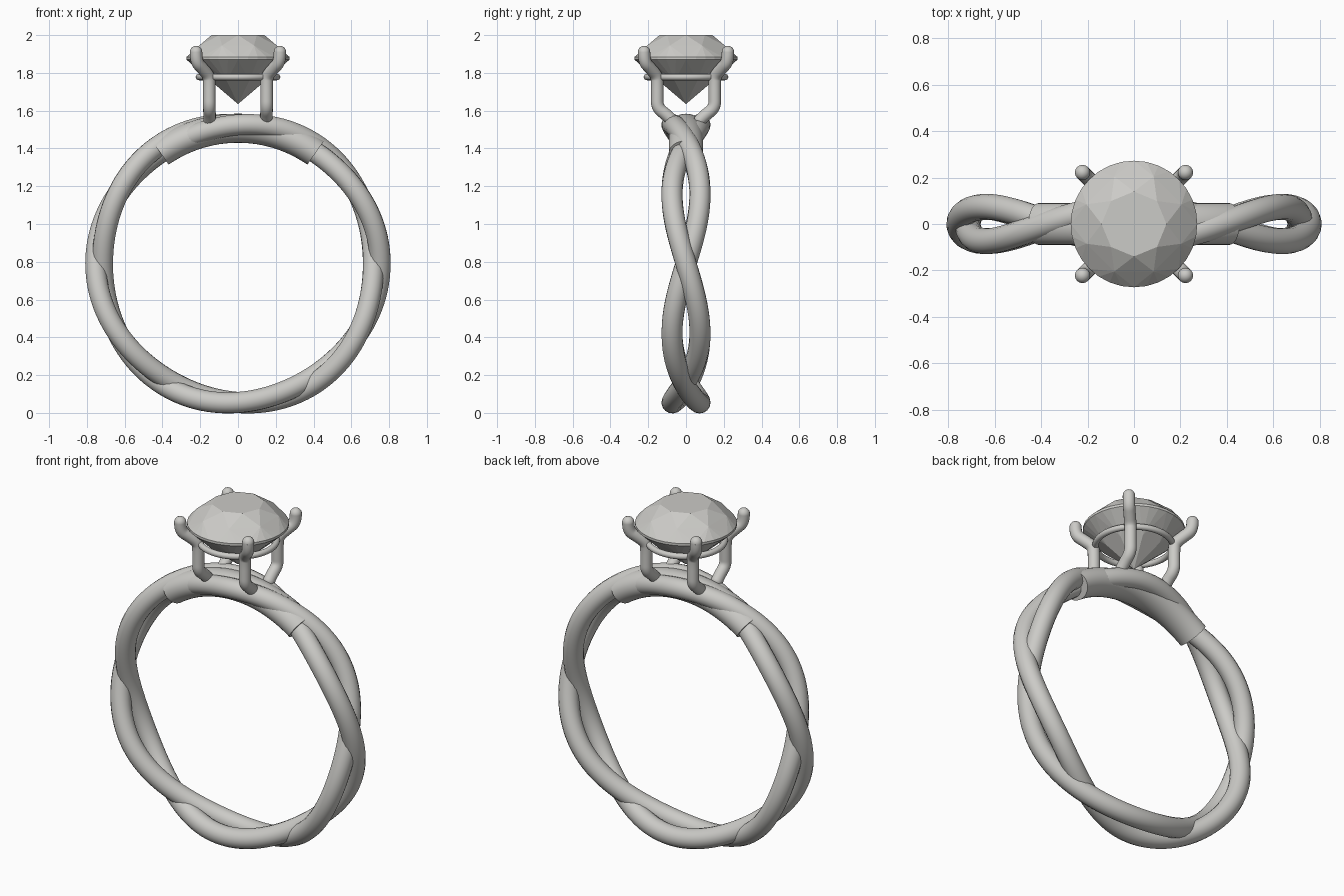
import bpy
import bmesh
from math import sin, cos, pi, radians, tau
from mathutils import Vector

cube = bpy.data.objects.get("Cube")
if cube:
    bpy.data.objects.remove(cube, do_unlink=True)

# One pale warm grey for the whole piece
GREY = (0.6, 0.595, 0.57, 1)
mat = bpy.data.materials.new("pale_grey")
mat.use_nodes = True
mat.diffuse_color = GREY
mat.node_tree.nodes["Principled BSDF"].inputs["Base Color"].default_value = GREY

CENTRE_Z = 0.79


def activate(obj):
    bpy.ops.object.select_all(action='DESELECT')
    obj.select_set(True)
    bpy.context.view_layer.objects.active = obj


def finish(name, bm, smooth=True):
    bmesh.ops.recalc_face_normals(bm, faces=bm.faces[:])
    mesh = bpy.data.meshes.new(name)
    bm.to_mesh(mesh)
    bm.free()
    mesh.materials.append(mat)
    obj = bpy.data.objects.new(name, mesh)
    bpy.context.collection.objects.link(obj)
    if smooth:
        activate(obj)
        bpy.ops.object.shade_smooth_by_angle(angle=radians(40))
    return obj


def tube(name, points, radius, cyclic=False):
    """Round wire along a path, converted to a mesh."""
    curve = bpy.data.curves.new(name, 'CURVE')
    curve.dimensions = '3D'
    curve.bevel_depth = radius
    curve.bevel_resolution = 6
    curve.use_fill_caps = not cyclic
    spline = curve.splines.new('POLY' if cyclic else 'NURBS')
    spline.points.add(len(points) - 1)
    for p, co in zip(spline.points, points):
        p.co = (*co, 1)
    spline.use_cyclic_u = cyclic
    if not cyclic:
        spline.order_u = 3
        spline.use_endpoint_u = True
        spline.resolution_u = 8
    curve.materials.append(mat)
    obj = bpy.data.objects.new(name, curve)
    bpy.context.collection.objects.link(obj)
    activate(obj)
    bpy.ops.object.convert(target='MESH')
    obj = bpy.context.object
    bpy.ops.object.shade_smooth_by_angle(angle=radians(40))
    return obj


# Two strands twisted round each other to form the band
for name, side in (("band_strand_a", 1), ("band_strand_b", -1)):
    path = []
    for i in range(144):
        t = tau * i / 144
        r = 0.735 + side * 0.018 * cos(3 * t)
        path.append((r * cos(t), -side * 0.074 * sin(3 * t), CENTRE_Z + r * sin(t)))
    tube(name, path, 0.056, cyclic=True)

# Thick sleeve joining the strands beneath the setting
bm = bmesh.new()
loops = []
for i in range(41):
    t = radians(55 + 70 * i / 40)
    loop = []
    for j in range(32):
        a = tau * j / 32
        r = 0.717 + 0.077 * sin(a)
        loop.append(bm.verts.new((r * cos(t), 0.09 * cos(a), CENTRE_Z + r * sin(t))))
    loops.append(loop)
for l0, l1 in zip(loops, loops[1:]):
    for j in range(32):
        k = (j + 1) % 32
        bm.faces.new((l0[j], l0[k], l1[k], l1[j]))
bm.faces.new(loops[0])
bm.faces.new(loops[-1])
finish("shoulder_sleeve", bm)

# Four prongs with rounded ends
PRONG = [(0.15, 0.075, 1.55), (0.15, 0.1, 1.575), (0.152, 0.152, 1.615),
         (0.152, 0.152, 1.68), (0.152, 0.152, 1.74), (0.155, 0.155, 1.785),
         (0.19, 0.19, 1.825), (0.222, 0.222, 1.86), (0.222, 0.222, 1.91)]
for label, sx, sy in (("front_left", 1, -1), ("front_right", -1, -1),
                      ("back_left", 1, 1), ("back_right", -1, 1)):
    path = [(sx * x, sy * y, z) for x, y, z in PRONG]
    tube("prong_" + label, path, 0.033)
    bm = bmesh.new()
    for end in (path[0], path[-1]):
        ball = bmesh.ops.create_uvsphere(bm, u_segments=16, v_segments=10, radius=0.033)
        bmesh.ops.translate(bm, verts=ball["verts"], vec=Vector(end))
    finish("prong_tips_" + label, bm)

# Thin gallery ring tying the prongs together
tube("gallery_ring", [(0.207 * cos(tau * i / 64), 0.207 * sin(tau * i / 64), 1.778)
                      for i in range(64)], 0.017, cyclic=True)

# Brilliant-cut gem: rings of facet corners wrapped in a convex hull
bm = bmesh.new()
RINGS = [(0.14, 2.0, 8, 0), (0.222, 1.945, 8, 0.5), (0.273, 1.884, 32, 0),
         (0.273, 1.87, 32, 0), (0.155, 1.757, 8, 0.5)]
for radius, z, count, phase in RINGS:
    for i in range(count):
        a = tau * (i + phase) / count
        bm.verts.new((radius * cos(a), radius * sin(a), z))
bm.verts.new((0, 0, 1.635))
bmesh.ops.convex_hull(bm, input=bm.verts[:])
bmesh.ops.dissolve_limit(bm, angle_limit=radians(1), verts=bm.verts[:], edges=bm.edges[:])
finish("gem", bm, smooth=False)
